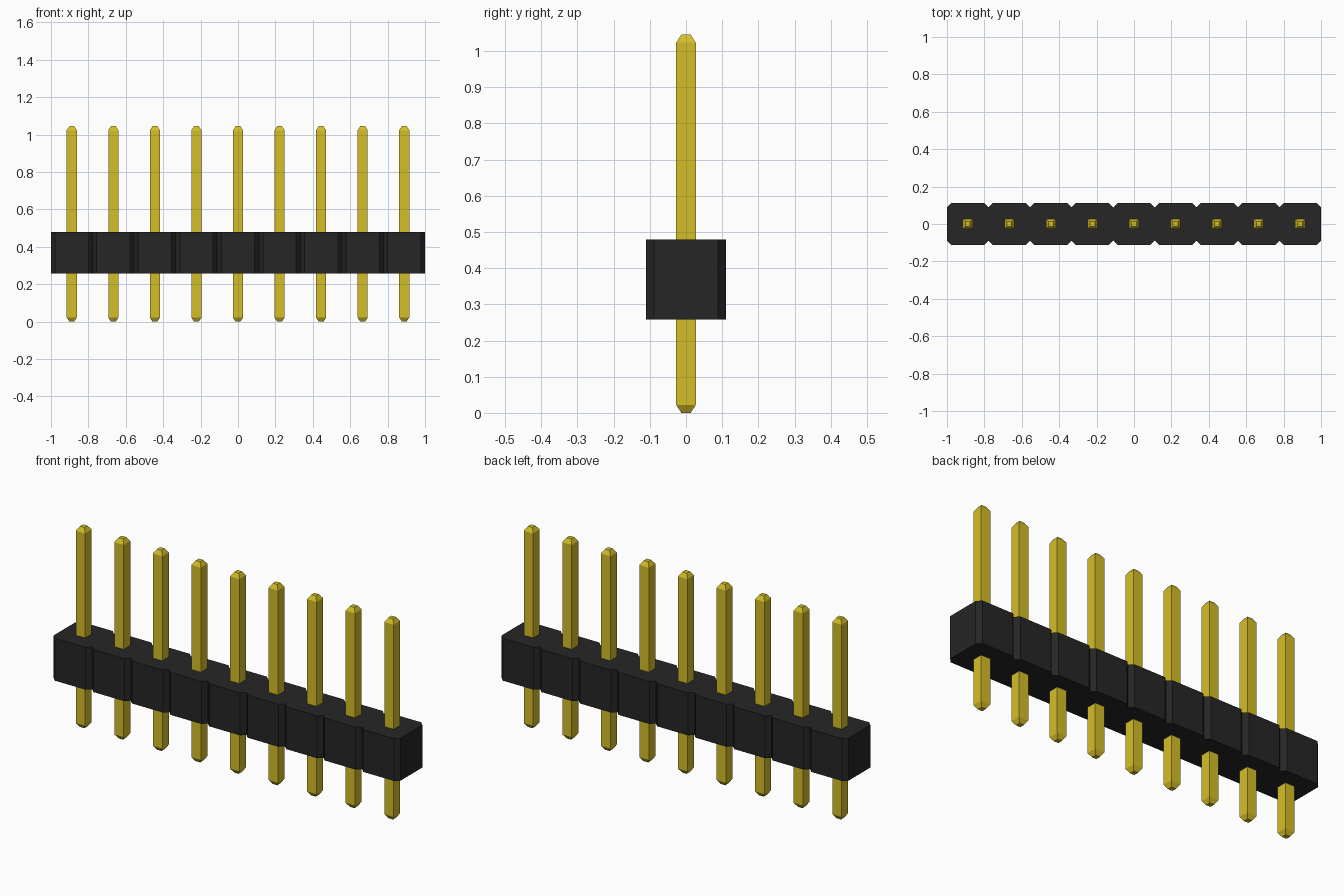
import bpy
import bmesh

if "Cube" in bpy.data.objects:
    bpy.data.objects.remove(bpy.data.objects["Cube"], do_unlink=True)

COUNT = 9
PITCH = 2.0 / COUNT
HALF = PITCH / 2
CHAMFER = 0.022
BODY_Z = (0.258, 0.479)
PIN_TOP = 1.045


def make_material(name, rgb):
    mat = bpy.data.materials.new(name)
    mat.use_nodes = True
    colour = (*rgb, 1.0)
    mat.diffuse_color = colour
    mat.node_tree.nodes["Principled BSDF"].inputs["Base Color"].default_value = colour
    return mat


def loft(name, rings, mat):
    """Skin a stack of matching rings and cap both ends."""
    bm = bmesh.new()
    loops = [[bm.verts.new(p) for p in ring] for ring in rings]
    n = len(loops[0])
    for low, high in zip(loops, loops[1:]):
        for i in range(n):
            j = (i + 1) % n
            bm.faces.new((low[i], low[j], high[j], high[i]))
    bm.faces.new(loops[0][::-1])
    bm.faces.new(loops[-1])
    bmesh.ops.recalc_face_normals(bm, faces=bm.faces)
    mesh = bpy.data.meshes.new(name)
    bm.to_mesh(mesh)
    bm.free()
    mesh.materials.append(mat)
    obj = bpy.data.objects.new(name, mesh)
    bpy.context.collection.objects.link(obj)
    return obj


def square(half, z):
    return [(-half, -half, z), (half, -half, z), (half, half, z), (-half, half, z)]


black = make_material("black plastic", (0.0194, 0.0190, 0.0190))
gold = make_material("gold metal", (0.66, 0.515, 0.021))
centres = [(i - (COUNT - 1) / 2) * PITCH for i in range(COUNT)]

# Housing: one bar outline with a V notch between neighbouring sections
front = [(-1.0, -HALF + CHAMFER)]
for cx in centres:
    front += [(cx - HALF + CHAMFER, -HALF),
              (cx + HALF - CHAMFER, -HALF),
              (cx + HALF, -HALF + CHAMFER)]
outline = front + [(-x, -y) for x, y in front]
loft("housing", [[(x, y, z) for x, y in outline] for z in BODY_Z], black)

# Pins: square posts with tapered tips, sharing one mesh
pin = loft("pin_1", [square(0.013, 0.0), square(0.027, 0.022),
                     square(0.027, PIN_TOP - 0.022), square(0.013, PIN_TOP)], gold)
pin.location.x = centres[0]
for i, cx in enumerate(centres[1:], start=2):
    copy = bpy.data.objects.new(f"pin_{i}", pin.data)
    copy.location.x = cx
    bpy.context.collection.objects.link(copy)
